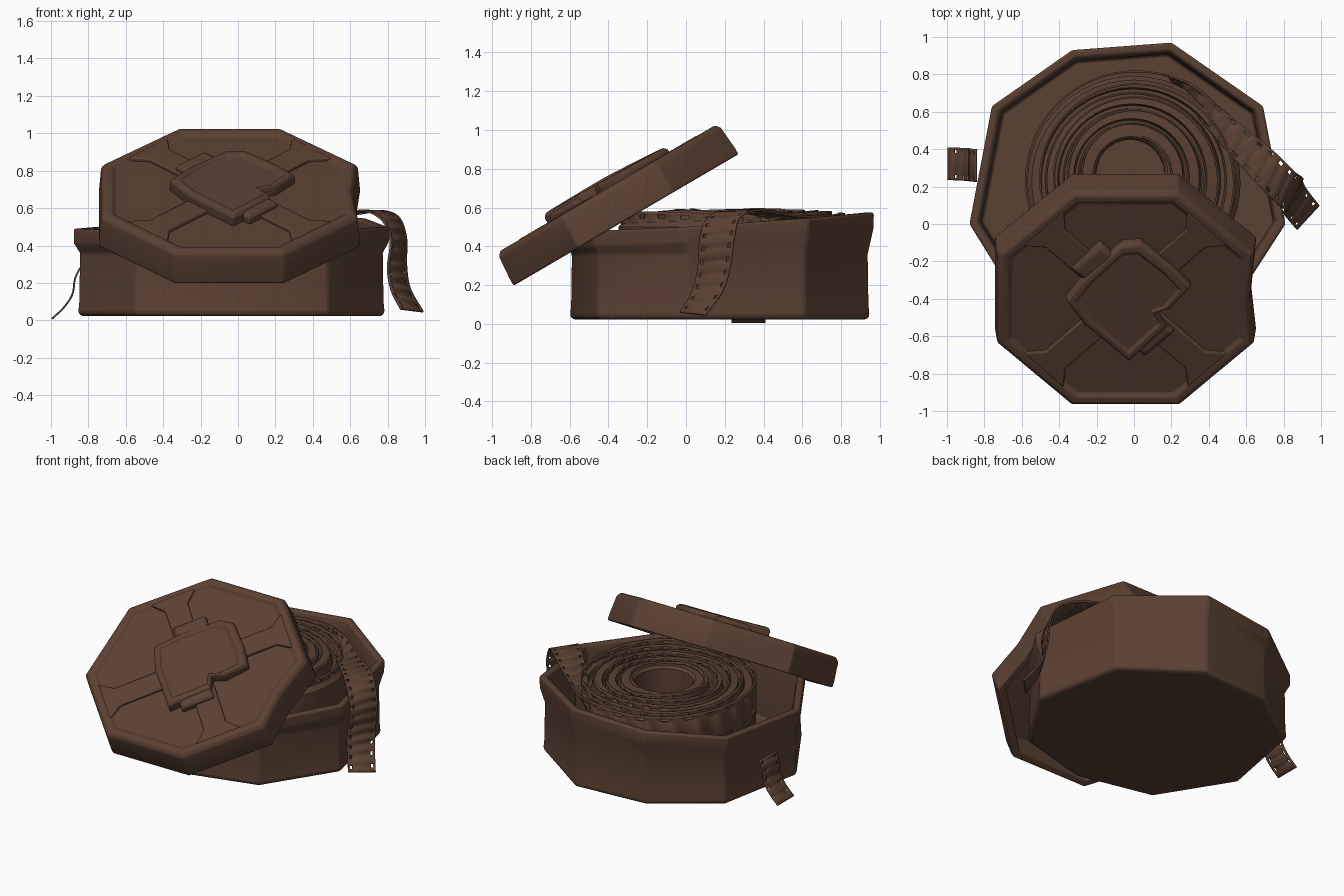
import bpy, bmesh, math
from mathutils import Vector, Matrix

if "Cube" in bpy.data.objects:
    bpy.data.objects.remove(bpy.data.objects["Cube"])

brown = bpy.data.materials.new("worn brown")
brown.diffuse_color = (0.105, 0.052, 0.032, 1)
brown.use_nodes = True
brown.node_tree.nodes["Principled BSDF"].inputs["Base Color"].default_value = brown.diffuse_color


def finish(name, bm, bevel=0.0, thick=0.0, angle=35):
    bmesh.ops.recalc_face_normals(bm, faces=bm.faces)
    me = bpy.data.meshes.new(name)
    bm.to_mesh(me)
    bm.free()
    me.materials.append(brown)
    ob = bpy.data.objects.new(name, me)
    bpy.context.collection.objects.link(ob)
    if thick:
        m = ob.modifiers.new("thickness", 'SOLIDIFY')
        m.thickness, m.offset = thick, 0
    if bevel:
        m = ob.modifiers.new("soft edges", 'BEVEL')
        m.width, m.segments, m.limit_method = bevel, 2, 'ANGLE'
    bpy.ops.object.select_all(action='DESELECT')
    bpy.context.view_layer.objects.active = ob
    ob.select_set(True)
    bpy.ops.object.shade_smooth_by_angle(angle=math.radians(angle))
    return ob


def loft(rings):
    """Skin equal-length point rings and cap both ends."""
    bm = bmesh.new()
    vs = [[bm.verts.new(p) for p in r] for r in rings]
    n = len(vs[0])
    for a, b in zip(vs, vs[1:]):
        for i in range(n):
            j = (i + 1) % n
            bm.faces.new((a[i], a[j], b[j], b[i]))
    bm.faces.new(vs[0][::-1])
    bm.faces.new(vs[-1])
    return bm


def film(name, stations, hole_every=3):
    """Perforated strip from pairs of edge points."""
    bm = bmesh.new()
    cols = (0, 0.07, 0.16, 0.84, 0.93, 1)
    rows = [[bm.verts.new(Vector(a).lerp(Vector(b), t)) for t in cols] for a, b in stations]
    for k, (r, s) in enumerate(zip(rows, rows[1:])):
        for c in range(5):
            if c in (1, 3) and k % hole_every == 1:
                continue
            bm.faces.new((r[c], r[c + 1], s[c + 1], s[c]))
    return finish(name, bm, thick=0.010, angle=50)


def smooth_path(pts, steps):
    """Catmull-Rom through a list of points."""
    p = [Vector(q) for q in pts]
    p = [2 * p[0] - p[1]] + p + [2 * p[-1] - p[-2]]
    out = []
    for i in range(1, len(p) - 2):
        a, b, c, d = p[i - 1:i + 3]
        for s in range(steps):
            t = s / steps
            out.append(0.5 * (2 * b + (c - a) * t + (2 * a - 5 * b + 4 * c - d) * t * t
                              + (3 * b - a - 3 * c + d) * t ** 3))
    return out + [p[-2]]


# Canister: slightly dented nine-sided tin with a lip
plan = [(0.20, 0.97, 0.575), (-0.33, 0.93, 0.54), (-0.76, 0.63, 0.50), (-0.88, 0.0, 0.49),
        (-0.57, -0.50, 0.48), (-0.03, -0.62, 0.48), (0.50, -0.48, 0.48),
        (0.81, 0.0, 0.50), (0.69, 0.63, 0.545)]
mid = Vector((-0.04, 0.17))


def tin_ring(s, z=None, drop=0.0):
    return [(mid.x + (x - mid.x) * s, mid.y + (y - mid.y) * s, h - drop if z is None else z)
            for x, y, h in plan]


finish("canister", loft([tin_ring(0.95, 0.022), tin_ring(0.972, 0.04), tin_ring(0.965, 0.10),
                         tin_ring(0.96, 0.36), tin_ring(0.998, drop=0.08), tin_ring(1.0),
                         tin_ring(0.945), tin_ring(0.925, drop=0.07), tin_ring(0.92, 0.06)]), 0.012)

# Wound film body: eccentric rings stepping into grooves
rings = []
for r, z in [(0.57, 0.06), (0.57, 0.50), (0.545, 0.53), (0.50, 0.53), (0.49, 0.50), (0.47, 0.50),
             (0.46, 0.55), (0.40, 0.56), (0.39, 0.51), (0.37, 0.51), (0.36, 0.56), (0.31, 0.565),
             (0.30, 0.52), (0.285, 0.52), (0.275, 0.57), (0.20, 0.575), (0.185, 0.56), (0.18, 0.10)]:
    k = (r - 0.18) / 0.4
    cx, cy = -0.02 + 0.02 * k, 0.27 - 0.05 * k
    rings.append([(cx + r * math.cos(a * math.tau / 48), cy + r * math.sin(a * math.tau / 48), z)
                  for a in range(48)])
finish("film_roll", loft(rings))

# Outer film windings, loose and standing on edge
wind = []
turns, per = 5, 72
for i in range(turns * per + 1):
    t = i / (turns * per)
    a = math.radians(72) + (1 - t) * turns * math.tau
    r = 0.205 + 0.395 * t
    top = 0.590 - 0.02 * t + 0.008 * math.sin(3 * a + 5 * t)
    x, y = -0.02 + 0.02 * t + r * math.cos(a), 0.27 - 0.05 * t + r * math.sin(a)
    wind.append(((x, y, top - 0.23), (x, y, top)))
film("film_windings", wind)

# Loose film end that twists flat, crosses the rim and hangs down
edge_a = [(0.185, 0.79, 0.34), (0.27, 0.66, 0.45), (0.42, 0.48, 0.53), (0.56, 0.32, 0.57),
          (0.68, 0.19, 0.585), (0.775, 0.10, 0.53), (0.815, 0.07, 0.42), (0.80, 0.06, 0.28),
          (0.82, 0.03, 0.16), (0.87, -0.03, 0.06)]
edge_b = [(0.185, 0.79, 0.57), (0.32, 0.74, 0.56), (0.50, 0.59, 0.555), (0.65, 0.47, 0.57),
          (0.77, 0.37, 0.585), (0.86, 0.28, 0.55), (0.90, 0.25, 0.44), (0.90, 0.23, 0.30),
          (0.92, 0.19, 0.17), (0.99, 0.10, 0.045)]
film("hanging_film", list(zip(smooth_path(edge_a, 6), smooth_path(edge_b, 6))))

# Short film tail on the left side
tail = smooth_path([(-0.845, 0, 0.28), (-0.872, 0, 0.22), (-0.885, 0, 0.14),
                    (-0.93, 0, 0.07), (-0.995, 0, 0.008)], 4)
film("film_tail", [((p.x, 0.225 + 0.01 * i / 16, p.z), (p.x, 0.40 + 0.01 * i / 16, p.z))
                   for i, p in enumerate(tail)])

# Lid parts are built flat, then tilted onto the canister
tilt = Matrix.Translation((-0.045, -0.405, 0.70)) @ Matrix.Rotation(math.radians(30.3), 4, 'X')
outline = [(0.29, -0.665), (0.69, -0.28), (0.665, -0.02), (0.69, 0.28), (0.28, 0.665),
           (-0.28, 0.665), (-0.69, 0.28), (-0.69, -0.28), (-0.29, -0.665)]


def lid_ring(s, z):
    return [(x * s, y * s, z) for x, y in outline]


lid = finish("lid", loft([lid_ring(0.90, -0.05), lid_ring(0.94, -0.19), lid_ring(1.01, -0.19),
                          lid_ring(1.01, -0.15), lid_ring(0.995, -0.025), lid_ring(0.965, 0.0),
                          lid_ring(0.91, 0.0), lid_ring(0.885, -0.018)]), 0.008)
lid.matrix_world = tilt

# Four diagonal straps dividing the lid into sunken panels
for k in range(4):
    spin = Matrix.Rotation(math.radians(45 + 90 * k), 4, 'Z')
    half = [(0.16, -0.075), (0.53, -0.075), (0.62, -0.15), (0.62, 0.15), (0.53, 0.075), (0.16, 0.075)]
    shape = [spin @ Vector((x, y, 0)) for x, y in half]
    bm = loft([[p + Vector((0, 0, z)) for p in shape] for z in (-0.03, 0.002)])
    finish(f"lid_strap_{k + 1}", bm, 0.008).matrix_world = tilt

# Raised diamond badge with a torn right corner
badge = [(0.02, -0.36), (0.22, -0.15), (0.17, -0.06), (0.25, -0.03), (0.35, 0.10), (0.25, 0.22),
         (0.08, 0.37), (-0.02, 0.36), (-0.22, 0.16), (-0.32, 0.02), (-0.22, -0.13)]


def badge_ring(s, z):
    return [(x * s, y * s, z + 0.035 * max(0, -x) - 0.02 * y) for x, y in badge]


finish("lid_badge", loft([badge_ring(1, -0.03), badge_ring(1, 0.025), badge_ring(0.95, 0.042),
                          badge_ring(0.85, 0.045), badge_ring(0.81, 0.03)]), 0.005).matrix_world = tilt

# Small clasp bump crossing the upper left side of the badge
for name, x, y in (("upper_clasp", -0.17, 0.24), ("lower_clasp", 0.14, -0.22)):
    spin = Matrix.Translation((x, y, 0)) @ Matrix.Rotation(math.radians(45), 4, 'Z')
    bm = loft([[spin @ Vector((sx * w, sy * d, z)) for sx, sy in ((-1, -1), (1, -1), (1, 1), (-1, 1))]
               for w, d, z in ((0.11, 0.06, -0.03), (0.11, 0.06, 0.02), (0.09, 0.04, 0.035))])
    finish(name, bm, 0.008).matrix_world = tilt
